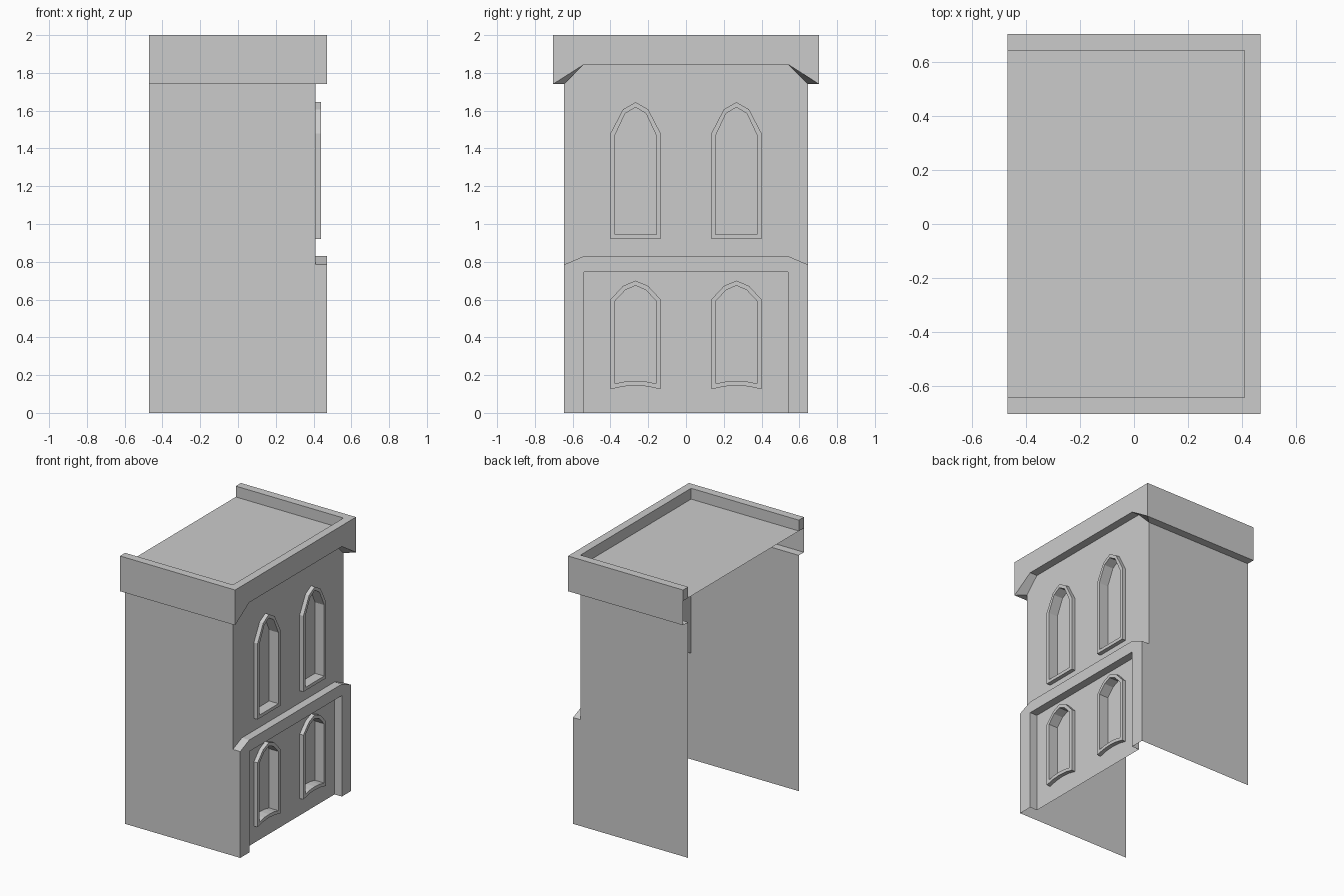
import bpy, bmesh

if "Cube" in bpy.data.objects:
    bpy.data.objects.remove(bpy.data.objects["Cube"])

BACK, WALL, FRONT = -0.47, 0.41, 0.47      # main x planes
SIDE, EAVE, INNER = 0.645, 0.705, 0.54     # half widths in y
ROOF, TOP = 1.92, 2.0


def face(bm, pts):
    return bm.faces.new([bm.verts.new(p) for p in pts])


def at_x(x, profile):
    return [(x, y, z) for y, z in profile]


def strip(bm, a, b, closed=True):
    """Quads between two matching point chains."""
    n = len(a)
    for i in range(n if closed else n - 1):
        j = (i + 1) % n
        face(bm, [a[i], a[j], b[j], b[i]])


def fill_with_holes(bm, loops):
    edges = []
    for loop in loops:
        vs = [bm.verts.new(p) for p in loop]
        edges += [bm.edges.new((vs[i - 1], vs[i])) for i in range(len(vs))]
    bmesh.ops.triangle_fill(bm, use_beauty=True, edges=edges, normal=(1, 0, 0))


def finish(bm, name):
    """Weld, make normals consistent, and face the street side outward."""
    bmesh.ops.remove_doubles(bm, verts=bm.verts, dist=0.0005)
    bmesh.ops.recalc_face_normals(bm, faces=bm.faces)
    bm.normal_update()
    street = max(bm.faces, key=lambda f: f.calc_center_median().x)
    if street.normal.x < 0:
        bmesh.ops.reverse_faces(bm, faces=bm.faces)
    me = bpy.data.meshes.new(name)
    bm.to_mesh(me)
    bm.free()
    bpy.context.collection.objects.link(bpy.data.objects.new(name, me))


def window(cy, half, base, base_mid, spring, shoulder, apex):
    """Pointed-arch outline, with an optionally bowed sill."""
    right = [(half, base), (half, spring), (half * 0.5, shoulder)]
    pts = right + [(0, apex)] + [(-y, z) for y, z in reversed(right)]
    if base_mid > base:
        q = base + 0.75 * (base_mid - base)
        pts += [(-half / 2, q), (0, base_mid), (half / 2, q)]
    return [(cy + y, z) for y, z in pts]


def both(y, z):
    """Open profile through (y, z) chains, mirrored about y = 0."""
    pts = list(zip(y, z))
    return pts + [(-a, b) for a, b in reversed(pts)]


# window outlines (outer, inner) for each floor
floors = {
    "upper": ((0.133, 0.92, 0.92, 1.48, 1.607, 1.645),
              (0.110, 0.944, 0.944, 1.468, 1.585, 1.618)),
    "lower": ((0.133, 0.125, 0.145, 0.60, 0.672, 0.70),
              (0.109, 0.155, 0.17, 0.592, 0.65, 0.674)),
}
holes = {}
for floor, (o, i) in floors.items():
    holes[floor] = []
    for side, cy in (("left", -0.267), ("right", 0.267)):
        outer, inner = window(cy, *o), window(cy, *i)
        holes[floor].append(at_x(WALL, outer))
        # raised frame, deep reveal and recessed pane
        bm = bmesh.new()
        strip(bm, at_x(WALL, outer), at_x(0.44, outer))
        strip(bm, at_x(0.44, outer), at_x(0.44, inner))
        strip(bm, at_x(0.44, inner), at_x(0.365, inner))
        face(bm, at_x(0.365, inner))
        finish(bm, f"{floor}_window_{side}")

# walls: two sides, upper facade, ledge, pillars and recessed lower panel
bm = bmesh.new()
for s in (-SIDE, SIDE):
    face(bm, [(x, s, z) for x, z in ((BACK, 0), (FRONT, 0), (FRONT, 0.785),
                                     (WALL, 0.785), (WALL, 1.74), (BACK, 1.74))])
upper = both((SIDE, INNER), (1.74, 1.845)) + both((SIDE, INNER), (0.785, 0.83))[::-1]
fill_with_holes(bm, [at_x(WALL, upper)] + holes["upper"])
ledge = both((SIDE, INNER), (0.785, 0.83))
strip(bm, at_x(WALL, ledge), at_x(FRONT, ledge), closed=False)
panel = both((INNER, INNER), (0, 0.745))
face(bm, at_x(FRONT, [(SIDE, 0)] + ledge + [(-SIDE, 0)] + panel[::-1]))
strip(bm, at_x(FRONT, panel), at_x(WALL, panel), closed=False)
fill_with_holes(bm, [at_x(WALL, panel)] + holes["lower"])
finish(bm, "walls")

# cornice with parapet and sunken roof, open at the back
bm = bmesh.new()
low_out = both((EAVE, INNER), (1.74, 1.845))
low_in = both((SIDE, INNER), (1.74, 1.845))
face(bm, at_x(FRONT, low_out + [(-EAVE, TOP), (EAVE, TOP)]))
strip(bm, at_x(FRONT, low_out), at_x(WALL, low_in), closed=False)
for s in (-1, 1):
    e, w = s * EAVE, s * SIDE
    # outer fascia, split where the parapet end cap meets it
    face(bm, [(BACK, e, 1.74), (FRONT, e, 1.74), (FRONT, e, TOP), (BACK, e, TOP),
              (BACK, e, ROOF)])
    face(bm, [(BACK, e, 1.74), (FRONT, e, 1.74), (WALL, w, 1.74), (BACK, w, 1.74)])
    face(bm, [(BACK, e, ROOF), (BACK, e, TOP), (BACK, w, TOP), (BACK, w, ROOF)])


def u_shape(x, y, z):
    return [(BACK, -y, z), (x, -y, z), (x, y, z), (BACK, y, z)]


strip(bm, u_shape(FRONT, EAVE, TOP), u_shape(WALL, SIDE, TOP), closed=False)
strip(bm, u_shape(WALL, SIDE, TOP), u_shape(WALL, SIDE, ROOF), closed=False)
face(bm, u_shape(WALL, SIDE, ROOF))
finish(bm, "cornice_and_roof")
